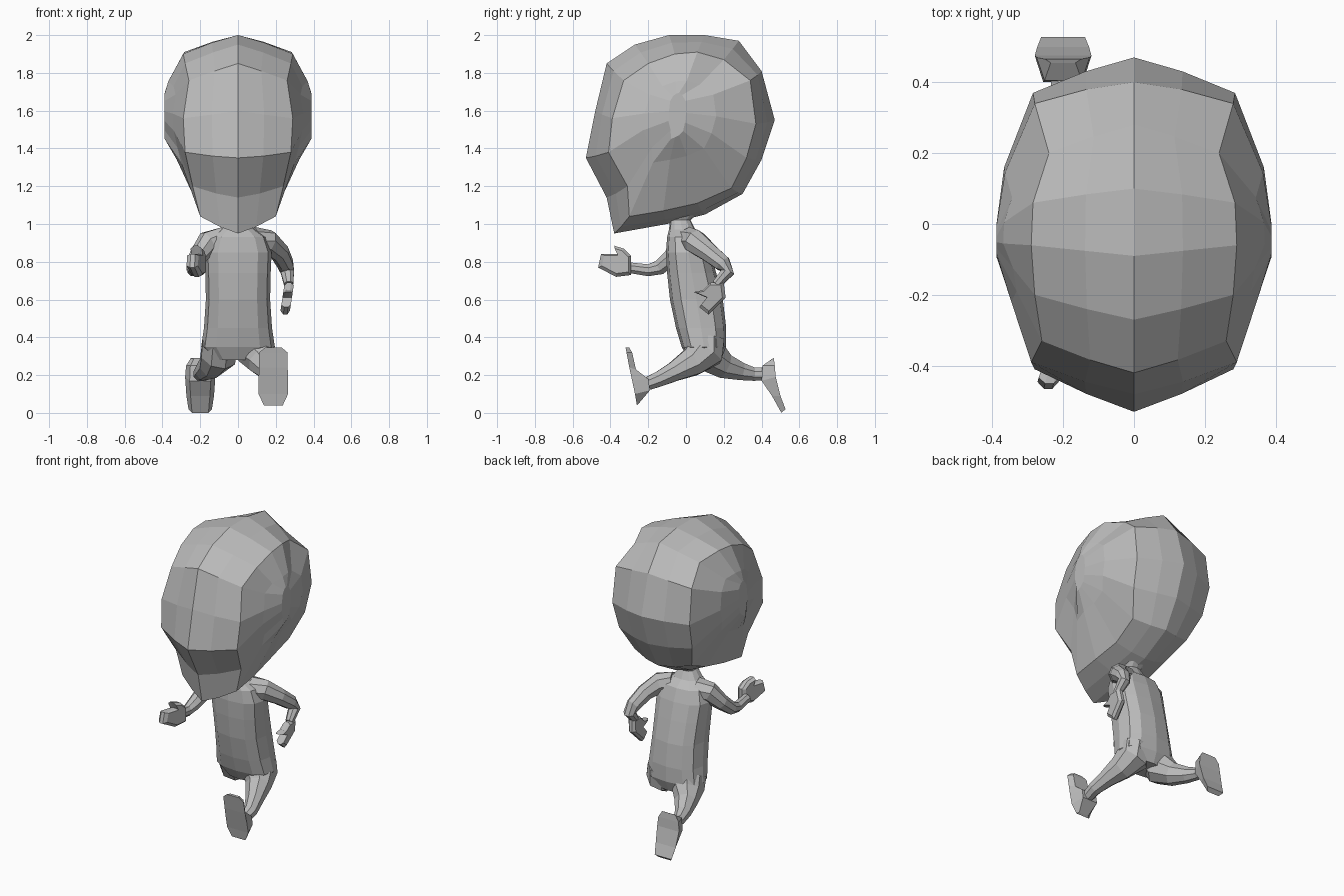
import bpy
import bmesh
import math
from mathutils import Vector

default_cube = bpy.data.objects.get("Cube")
if default_cube:
    bpy.data.objects.remove(default_cube, do_unlink=True)

grey = bpy.data.materials.new("plain grey")
grey.use_nodes = True
grey.diffuse_color = (0.5, 0.5, 0.5, 1)
grey.node_tree.nodes["Principled BSDF"].inputs["Base Color"].default_value = grey.diffuse_color


def finish(name, bm):
    """Turn a bmesh into a flat shaded object."""
    bmesh.ops.recalc_face_normals(bm, faces=bm.faces)
    mesh = bpy.data.meshes.new(name)
    bm.to_mesh(mesh)
    bm.free()
    mesh.materials.append(grey)
    obj = bpy.data.objects.new(name, mesh)
    bpy.context.scene.collection.objects.link(obj)
    return obj


def bridge(bm, lower, upper):
    """Join two closed rings of vertices with quads."""
    count = len(lower)
    for i in range(count):
        j = (i + 1) % count
        bm.faces.new((lower[i], lower[j], upper[j], upper[i]))


def loft(name, rings):
    """Skin a list of closed rings and cap both ends."""
    bm = bmesh.new()
    loops = [[bm.verts.new(p) for p in ring] for ring in rings]
    for lower, upper in zip(loops, loops[1:]):
        bridge(bm, lower, upper)
    bm.faces.new(loops[0])
    bm.faces.new(loops[-1])
    return finish(name, bm)


def limb(name, stations, sides=8):
    """Tapered tube through stations of (x, y, z, radius)."""
    centres = [Vector(s[:3]) for s in stations]
    rings = []
    for i, centre in enumerate(centres):
        ahead = centres[min(i + 1, len(centres) - 1)]
        behind = centres[max(i - 1, 0)]
        tangent = (ahead - behind).normalized()
        side = Vector((1, 0, 0))
        side = (side - tangent * side.dot(tangent)).normalized()
        over = tangent.cross(side)
        ring = []
        for k in range(sides):
            a = math.tau * (k + 0.5) / sides
            ring.append(centre + (side * math.cos(a) + over * math.sin(a)) * stations[i][3])
        rings.append(ring)
    return loft(name, rings)


def foot(name, x, stations):
    """Wedge through stations of (sole y, sole z, top y, top z, half width)."""
    rings = []
    for sy, sz, ty, tz, w in stations:
        rings.append([(x - w, sy, sz), (x + w, sy, sz),
                      (x + w * 0.7, ty, tz), (x - w * 0.7, ty, tz)])
    return loft(name, rings)


def hand(name, x, thickness, lean_y, lean_z, outline):
    """Mitten cut from a side outline, pinched towards its edges."""
    cy = sum(p[0] for p in outline) / len(outline)
    cz = sum(p[1] for p in outline) / len(outline)
    rings = []
    for offset, size in ((-0.5, 0.8), (-0.2, 1), (0.2, 1), (0.5, 0.8)):
        rings.append([(x + offset * thickness + lean_y * (y - cy) + lean_z * (z - cz),
                       cy + (y - cy) * size, cz + (z - cz) * size) for y, z in outline])
    return loft(name, rings)


# Head: midline profile (y, z) paired with the edge of the cheek (x, y, z)
head_rows = [
    (-.38, .95, .2, -.3, 1.04), (-.42, 1.14, .24, -.31, 1.2),
    (-.53, 1.35, .28, -.41, 1.38), (-.48, 1.6, .29, -.39, 1.56),
    (-.42, 1.85, .26, -.33, 1.76), (-.27, 1.95, .28, -.2, 1.85),
    (-.09, 2, .29, -.06, 1.9), (.1, 2, .285, .06, 1.91),
    (.28, 1.97, .24, .2, 1.87), (.4, 1.81, .28, .34, 1.76),
    (.47, 1.55, .285, .37, 1.53), (.4, 1.34, .27, .32, 1.35),
    (.3, 1.16, .21, .24, 1.19), (.1, 1.05, .19, .06, 1.11),
    (-.1, 1, .2, -.12, 1.07),
]
bm = bmesh.new()
temple = Vector((.388, -.05, 1.61))
loops = [[], [], [], [], []]
for my, mz, x, y, z in head_rows:
    middle, edge = Vector((0, my, mz)), Vector((x, y, z))
    bulge = .007 if y < -.15 else .03
    cheek = edge.lerp(temple, .5) + Vector((bulge, 0, 0))
    between = middle.lerp(edge, .5) + (middle + edge - temple * 2).normalized() * .012
    ridge = temple + Vector((0, (y - temple.y) * .12, (z - temple.z) * .28))
    for loop, point in zip(loops, (middle, between, edge, cheek, ridge)):
        loop.append(bm.verts.new(point))
for inner, outer in zip(loops, loops[1:]):
    bridge(bm, inner, outer)
bm.faces.new(loops[-1])
head = finish("head", bm)
mirror = head.modifiers.new("other half", "MIRROR")
mirror.use_clip = True

# Torso and neck: (z, centre y, half width, half depth)
torso_rows = [
    (1.09, 0, .08, .09), (1.02, -.03, .05, .055), (.97, -.02, .09, .07),
    (.93, 0, .15, .1), (.85, .012, .178, .118), (.74, .03, .173, .13),
    (.6, .055, .17, .14), (.45, .08, .18, .133), (.35, .095, .195, .118),
    (.28, .1, .13, .085),
]
rings = []
for z, y, w, d in torso_rows:
    ring = []
    for k in range(12):
        a = math.tau * k / 12
        c, s = math.cos(a), math.sin(a)
        ring.append((w * math.copysign(abs(c) ** .75, c),
                     y + d * math.copysign(abs(s) ** .8, s), z))
    rings.append(ring)
loft("torso", rings)

# Arms: left swings back, right swings forward
limb("left_arm", [(.08, .02, .915, .07), (.16, .05, .905, .066), (.22, .12, .85, .053),
                  (.25, .195, .79, .046), (.262, .22, .745, .038), (.268, .16, .68, .026)])
limb("right_arm", [(-.08, 0, .915, .07), (-.16, -.02, .9, .065), (-.21, -.07, .83, .05),
                   (-.235, -.14, .77, .042), (-.235, -.2, .755, .034), (-.23, -.31, .77, .03)])

# Hands with a thumb
hand("left_hand", .262, .05, 0, .12, [(.04, .64), (.09, .65), (.13, .69), (.2, .69),
                                     (.21, .61), (.12, .52), (.07, .56), (.11, .61)])
hand("right_hand", -.218, .06, .25, 0, [(-.29, .73), (-.29, .83), (-.33, .87), (-.38, .885),
                                       (-.36, .84), (-.45, .84), (-.465, .77), (-.37, .72)])

# Legs: left strides forward, right kicks back
limb("left_leg", [(.085, .11, .4, .1), (.095, .1, .32, .105), (.13, .03, .268, .08),
                  (.165, -.06, .22, .056), (.19, -.14, .18, .044), (.19, -.24, .14, .034)])
limb("right_leg", [(-.095, .09, .38, .1), (-.105, .13, .3, .1), (-.14, .2, .25, .072),
                   (-.18, .29, .22, .05), (-.2, .36, .205, .038), (-.2, .43, .205, .036)])

# Feet
foot("left_foot", .187, [(-.26, .04, -.25, .05, .05), (-.27, .1, -.19, .12, .078),
                         (-.285, .17, -.2, .18, .078), (-.3, .24, -.265, .23, .076),
                         (-.315, .32, -.285, .32, .075), (-.32, .345, -.3, .345, .045)])
foot("right_foot", -.2, [(.465, .29, .455, .285, .05), (.47, .25, .405, .25, .075),
                         (.475, .19, .4, .17, .08), (.5, .09, .455, .09, .073),
                         (.527, .02, .505, 0, .062)])
